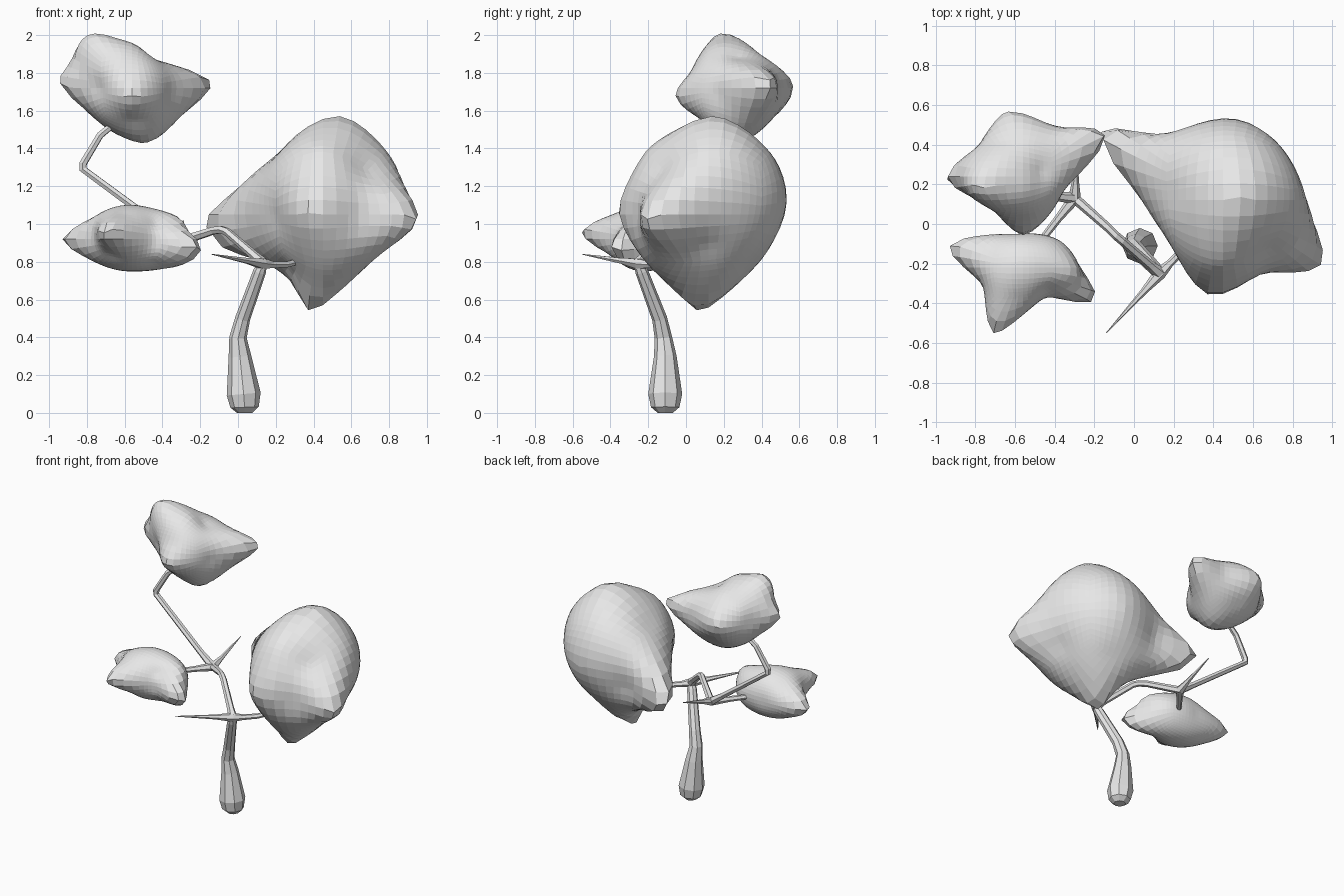
import bpy
import bmesh
from mathutils import Vector

default = bpy.data.objects.get("Cube")
if default:
    bpy.data.objects.remove(default, do_unlink=True)

# One plain grey for the whole model
grey = bpy.data.materials.new("plain grey")
grey.use_nodes = True
GREY = (0.8, 0.8, 0.8, 1)
grey.diffuse_color = GREY
for node in grey.node_tree.nodes:
    if node.type == 'BSDF_PRINCIPLED':
        node.inputs["Base Color"].default_value = GREY


def solve(matrix, values):
    """Gaussian elimination with pivoting."""
    n = len(values)
    rows = [row[:] + [v] for row, v in zip(matrix, values)]
    for i in range(n):
        pivot = max(range(i, n), key=lambda k: abs(rows[k][i]))
        rows[i], rows[pivot] = rows[pivot], rows[i]
        for k in range(i + 1, n):
            factor = rows[k][i] / rows[i][i]
            rows[k] = [a - factor * b for a, b in zip(rows[k], rows[i])]
    result = [0.0] * n
    for i in reversed(range(n)):
        known = sum(rows[i][k] * result[k] for k in range(i + 1, n))
        result[i] = (rows[i][n] - known) / rows[i][i]
    return result


def kernel(a, b):
    return ((a - b).length_squared + 0.02) ** 0.5


def foliage(name, centre, tips, sides, cuts=11):
    """Rounded cube pulled smoothly out to its tips and its side points."""
    centre = Vector(centre)
    offsets = [Vector(p) - centre for p in tips + sides]
    dirs = [o.normalized() for o in offsets]
    inverse = [1 / o.length for o in offsets]
    weights = solve([[kernel(a, b) for b in dirs] for a in dirs], inverse)
    low, high = min(inverse), max(inverse) * 1.1

    bm = bmesh.new()
    bmesh.ops.create_cube(bm, size=2)
    bmesh.ops.subdivide_edges(bm, edges=bm.edges[:], cuts=cuts, use_grid_fill=True)
    for v in bm.verts:
        v.co.normalize()
    verts = list(bm.verts)
    nearest = [min(verts, key=lambda v: (v.co - d).length) for d in dirs[:len(tips)]]
    for v in verts:
        value = sum(w * kernel(v.co, d) for w, d in zip(weights, dirs))
        v.co = centre + v.co / min(max(value, low), high)
    for v, tip in zip(nearest, tips):
        v.co = Vector(tip)
    # Round the tips off a little
    bmesh.ops.smooth_vert(bm, verts=verts, factor=0.2, use_axis_x=True,
                          use_axis_y=True, use_axis_z=True)
    bmesh.ops.recalc_face_normals(bm, faces=bm.faces[:])
    mesh = bpy.data.meshes.new(name)
    bm.to_mesh(mesh)
    bm.free()
    mesh.materials.append(grey)
    obj = bpy.data.objects.new(name, mesh)
    bpy.context.collection.objects.link(obj)


def branch(name, points, radii, roundness=1):
    """Tapered tube through the points."""
    curve = bpy.data.curves.new(name, 'CURVE')
    curve.dimensions = '3D'
    curve.bevel_depth = 1
    curve.bevel_resolution = roundness
    curve.use_fill_caps = True
    spline = curve.splines.new('POLY')
    spline.points.add(len(points) - 1)
    for target, place, radius in zip(spline.points, points, radii):
        target.co = (*place, 1)
        target.radius = radius
    spline.use_smooth = False
    curve.materials.append(grey)
    obj = bpy.data.objects.new(name, curve)
    bpy.context.collection.objects.link(obj)
    bpy.ops.object.select_all(action='DESELECT')
    obj.select_set(True)
    bpy.context.view_layer.objects.active = obj
    bpy.ops.object.convert(target='MESH')


# Joints shared by the branches
fork = (0.13, -0.25, 0.79)
elbow = (-0.09, -0.06, 0.97)
upper_fork = (-0.3, 0.13, 0.91)

# Trunk, swollen at the foot
branch("trunk",
       [(0.035, -0.11, 0), (0.035, -0.11, 0.03), (0.03, -0.11, 0.1),
        (0.01, -0.11, 0.3), (0, -0.12, 0.4), (0.025, -0.14, 0.5),
        (0.115, -0.235, 0.75), fork],
       [0.04, 0.075, 0.09, 0.06, 0.046, 0.04, 0.034, 0.025], 2)

# Branches that carry the foliage
branch("right_branch",
       [fork, (0.09, -0.215, 0.83), (-0.06, -0.085, 0.96), elbow,
        (-0.13, -0.02, 0.965), upper_fork],
       [0.034, 0.025, 0.022, 0.022, 0.022, 0.026])
branch("left_branch", [fork, (0.18, -0.2, 0.785), (0.25, -0.13, 0.785), (0.4, 0.03, 0.82)],
       [0.032, 0.02, 0.018, 0.016])
branch("low_branch", [upper_fork, (-0.38, 0.03, 0.91), (-0.52, -0.15, 0.91)],
       [0.03, 0.02, 0.016])
branch("high_branch",
       [upper_fork, (-0.4, 0.14, 0.98), (-0.82, 0.2, 1.29), (-0.82, 0.2, 1.32),
        (-0.73, 0.21, 1.47), (-0.62, 0.22, 1.56)],
       [0.03, 0.022, 0.022, 0.022, 0.02, 0.018])

# Bare pointed twigs
branch("front_twig", [fork, (0.05, -0.34, 0.805), (-0.14, -0.55, 0.84)],
       [0.032, 0.017, 0.002])
branch("back_twig", [upper_fork, (-0.295, 0.22, 0.94), (-0.29, 0.45, 1.02)],
       [0.032, 0.017, 0.002])

# Large foliage on the left
foliage("large_foliage", (0.45, 0.12, 1.05),
        [(-0.18, 0.48, 0.99), (0.37, -0.36, 1.06), (0.95, -0.21, 1.02),
         (0.37, 0.06, 0.53), (0.54, 0.14, 1.575), (0.52, 0.53, 1.1)],
        [(0.2, 0.15, 1.36), (0.83, 0.14, 1.32), (0.75, 0.1, 0.89),
         (0.62, 0.08, 0.72), (0.86, 0.15, 1.1), (0.74, 0.39, 1.12),
         (0.65, -0.25, 1.04), (0.2, -0.1, 1.03), (0, 0.18, 1),
         (0.15, 0.44, 1), (0.45, 0.48, 1.33), (0.5, 0.35, 0.79),
         (0.4, -0.18, 0.78), (0.43, -0.2, 1.4), (0.1, 0.3, 0.81),
         (-0.04, 0.42, 0.86), (0.29, 0.06, 0.74), (0.48, 0.06, 0.59),
         (0.68, -0.13, 1.28)])

# Top foliage
foliage("top_foliage", (-0.56, 0.24, 1.72),
        [(-0.76, 0.18, 2.01), (-0.56, -0.06, 1.68), (-0.14, 0.45, 1.76),
         (-0.95, 0.22, 1.75), (-0.64, 0.57, 1.73), (-0.48, 0.22, 1.43)],
        [(-0.54, 0.19, 1.95), (-0.47, 0.27, 1.88), (-0.35, 0.18, 1.68),
         (-0.74, 0.11, 1.72), (-0.8, 0.38, 1.73), (-0.38, 0.49, 1.72),
         (-0.75, 0.22, 1.56), (-0.3, 0.36, 1.57), (-0.57, 0.02, 1.8),
         (-0.55, 0.08, 1.55), (-0.55, 0.45, 1.55), (-0.65, 0.42, 1.87),
         (-0.88, 0.2, 1.85), (-0.85, 0.19, 1.94), (-0.64, 0.18, 1.98),
         (-0.3, 0.37, 1.83)])

# Low foliage on the right
foliage("low_foliage", (-0.56, -0.22, 0.92),
        [(-0.94, -0.11, 0.92), (-0.71, -0.56, 0.95), (-0.21, -0.4, 0.88),
         (-0.48, -0.22, 1.09), (-0.55, -0.2, 0.75)],
        [(-0.6, -0.05, 0.92), (-0.38, -0.08, 0.92), (-0.26, -0.25, 0.92),
         (-0.43, -0.37, 0.9), (-0.77, -0.3, 0.94), (-0.73, -0.13, 1.03),
         (-0.3, -0.25, 1.03), (-0.3, -0.3, 0.78), (-0.8, -0.15, 0.82),
         (-0.6, -0.38, 1.05), (-0.66, -0.38, 0.84), (-0.5, -0.08, 1.02),
         (-0.5, -0.08, 0.82), (-0.43, -0.33, 1), (-0.42, -0.32, 0.8)])
